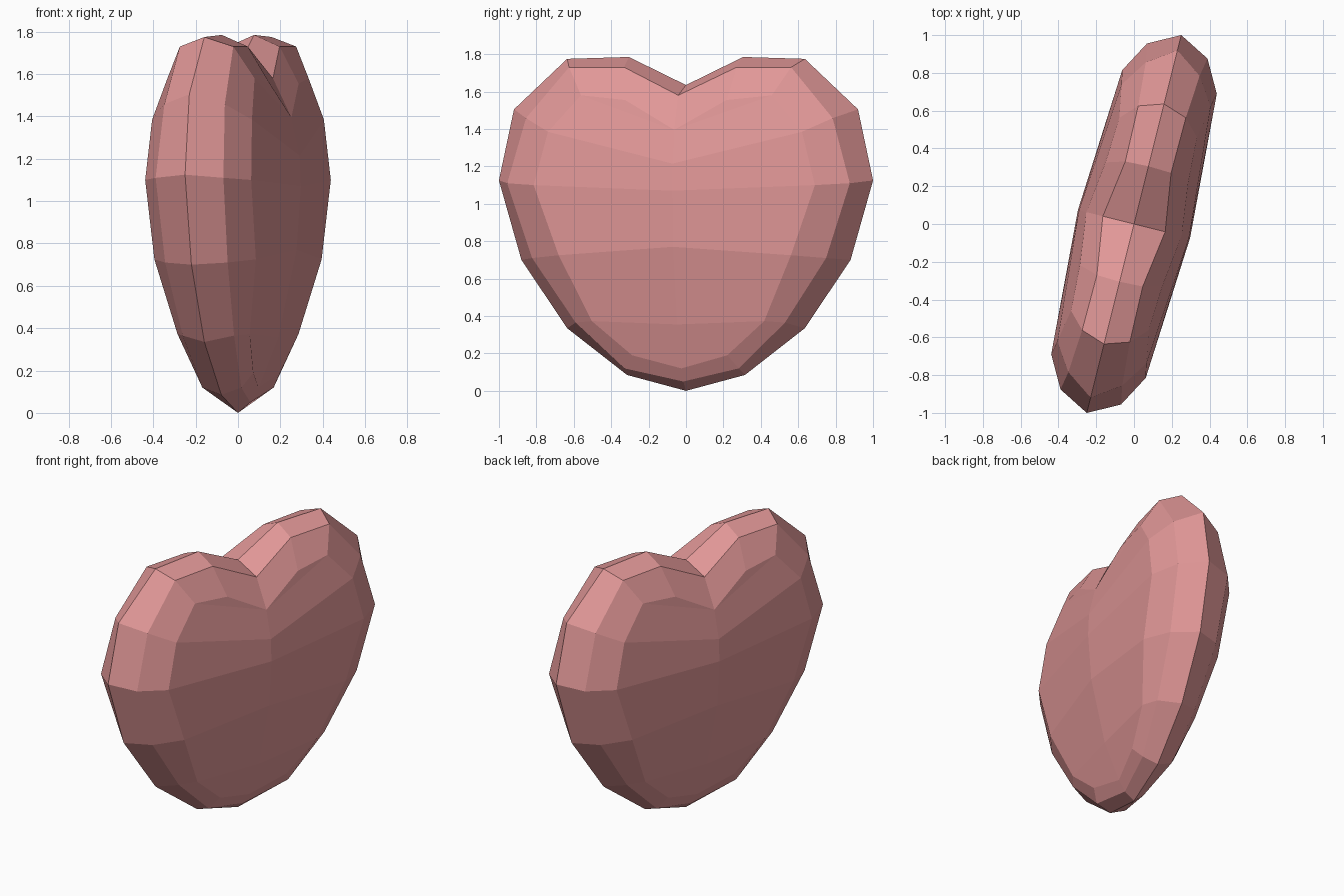
import bpy, bmesh, math
from mathutils import Matrix

if "Cube" in bpy.data.objects:
    bpy.data.objects.remove(bpy.data.objects["Cube"])

# Half-heart loops from bottom tip to notch: (half width, height, half depth)
rim = [(0, 0, 0), (.325, .085, 0), (.655, .335, 0), (.907, .70, 0), (1.031, 1.125, 0),
       (.948, 1.505, 0), (.655, 1.775, 0), (.315, 1.785, 0), (0, 1.635, 0)]
bevel = [(0, .05, .06), (.315, .12, .095), (.577, .365, .125), (.81, .71, .152), (.944, 1.11, .165),
         (.845, 1.458, .147), (.612, 1.73, .13), (.31, 1.73, .125), (0, 1.58, .17)]
face = [(0, .12, .10), (.262, .19, .14), (.475, .373, .176), (.64, .725, .247), (.775, 1.10, .258),
        (.70, 1.385, .243), (.526, 1.58, .212), (.28, 1.555, .225), (0, 1.395, .26)]
# Middle of the cheek, one point per row 2..5
middle = {2: (0, .355, .195), 3: (0, .77, .285), 4: (0, 1.07, .306), 5: (0, 1.215, .30)}

bm = bmesh.new()


def add_face(points, side, depth):
    pts = [(depth * n, side * u, z) for u, z, n in points]
    bm.faces.new([bm.verts.new(p) for p in pts])


# Quarter of the heart, mirrored left/right and front/back
for side in (1, -1):
    for depth in (1, -1):
        for outer, inner in ((rim, bevel), (bevel, face)):
            for i in range(8):
                add_face([outer[i], outer[i + 1], inner[i + 1], inner[i]], side, depth)
        for i in (2, 3, 4):
            add_face([face[i], face[i + 1], middle[i + 1], middle[i]], side, depth)
        add_face([face[0], face[1], face[2], middle[2]], side, depth)
        add_face([middle[5], face[5], face[6], face[8]], side, depth)
        add_face([face[6], face[7], face[8]], side, depth)

bmesh.ops.remove_doubles(bm, verts=bm.verts[:], dist=.0005)
bmesh.ops.recalc_face_normals(bm, faces=bm.faces[:])
# The heart is turned slightly about its upright axis
bm.transform(Matrix.Rotation(-math.atan(.25), 4, 'Z'))

mesh = bpy.data.meshes.new("heart")
bm.to_mesh(mesh)
bm.free()
heart = bpy.data.objects.new("heart", mesh)
bpy.context.collection.objects.link(heart)

mat = bpy.data.materials.new("soft_red")
mat.diffuse_color = (.75, .31, .31, 1)
mat.use_nodes = True
mat.node_tree.nodes["Principled BSDF"].inputs["Base Color"].default_value = mat.diffuse_color
mesh.materials.append(mat)
